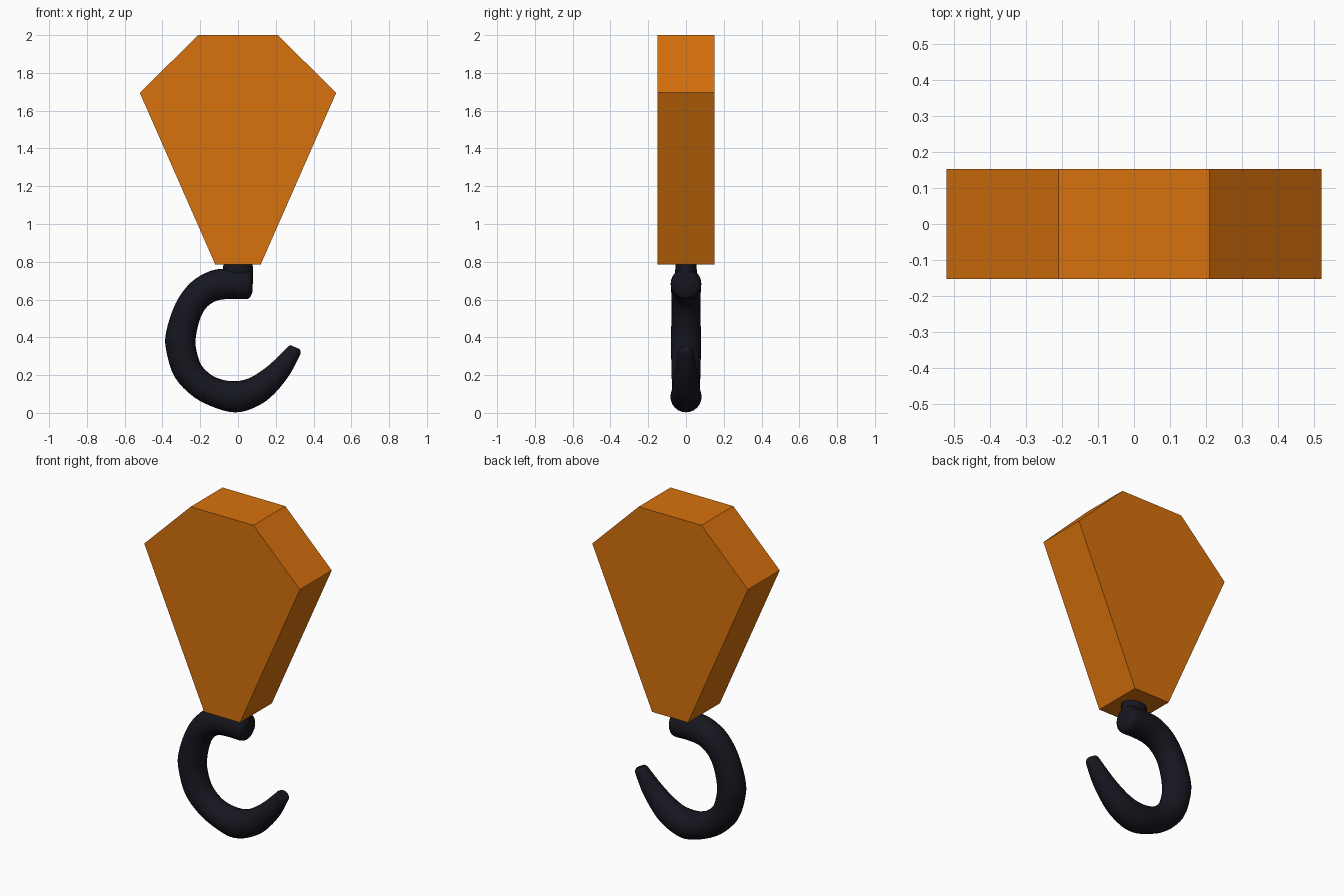
import bpy, bmesh
from math import cos, sin, pi, radians
from mathutils import Vector

if "Cube" in bpy.data.objects:
    bpy.data.objects.remove(bpy.data.objects["Cube"])


def material(name, color):
    m = bpy.data.materials.new(name)
    m.diffuse_color = (*color, 1)
    m.use_nodes = True
    m.node_tree.nodes["Principled BSDF"].inputs["Base Color"].default_value = m.diffuse_color
    return m


def finish(bm, name, mat, smooth=False):
    bmesh.ops.recalc_face_normals(bm, faces=bm.faces)
    me = bpy.data.meshes.new(name)
    bm.to_mesh(me)
    bm.free()
    me.materials.append(mat)
    ob = bpy.data.objects.new(name, me)
    bpy.context.collection.objects.link(ob)
    if smooth:
        bpy.ops.object.select_all(action='DESELECT')
        ob.select_set(True)
        bpy.context.view_layer.objects.active = ob
        bpy.ops.object.shade_smooth_by_angle(angle=radians(40))
    return ob


def loft(name, pairs, mat, sides=24, depth=1.0):
    """Tube through rings; each ring spans two points of the front outline."""
    bm = bmesh.new()
    rings = []
    for a, b in pairs:
        mid, half = (a + b) / 2, (a - b) / 2
        r = half.length * depth
        rings.append([bm.verts.new((mid.x + half.x * cos(t), r * sin(t), mid.y + half.y * cos(t)))
                      for t in (2 * pi * i / sides for i in range(sides))])
    for p, q in zip(rings, rings[1:]):
        for i in range(sides):
            j = (i + 1) % sides
            bm.faces.new((p[i], p[j], q[j], q[i]))
    bm.faces.new(rings[0])
    bm.faces.new(rings[-1])
    return finish(bm, name, mat, True)


def spline(pts, steps=4):
    """Catmull-Rom curve through the points."""
    out = []
    for i in range(len(pts) - 1):
        p0, p1, p2, p3 = (pts[max(0, min(len(pts) - 1, i + k))] for k in (-1, 0, 1, 2))
        for s in range(steps):
            t = s / steps
            out.append(0.5 * (2 * p1 + (p2 - p0) * t + (2 * p0 - 5 * p1 + 4 * p2 - p3) * t * t
                              + (3 * p1 - p0 - 3 * p2 + p3) * t ** 3))
    return out + [pts[-1]]


orange = material("orange_paint", (0.68, 0.165, 0.004))
black = material("black_steel", (0.008, 0.008, 0.014))

# Block housing: extruded hexagonal profile
half = [(0.21, 2.0), (0.52, 1.695), (0.12, 0.785)]
profile = half + [(-x, z) for x, z in reversed(half)]
bm = bmesh.new()
face = bm.faces.new([bm.verts.new((x, -0.152, z)) for x, z in profile])
ext = bmesh.ops.extrude_face_region(bm, geom=[face])
bmesh.ops.translate(bm, vec=(0, 0.304, 0),
                    verts=[v for v in ext["geom"] if isinstance(v, bmesh.types.BMVert)])
finish(bm, "block_housing", orange)

# Shank between housing and hook
shank = [(Vector((-w, z)), Vector((w, z))) for w, z in ((0.077, 0.80), (0.08, 0.74), (0.078, 0.68))]
loft("hook_shank", shank, black, depth=0.72)

# Hook: outer and inner outline points of each ring
hook = [(0.078, 0.735, 0.078, 0.645), (0.068, 0.752, 0.064, 0.613), (0.04, 0.762, 0.04, 0.602),
        (-0.06, 0.764, -0.03, 0.604), (-0.15, 0.75, -0.11, 0.595), (-0.25, 0.69, -0.165, 0.56),
        (-0.33, 0.58, -0.20, 0.50), (-0.38, 0.43, -0.222, 0.41), (-0.38, 0.33, -0.222, 0.34),
        (-0.335, 0.19, -0.195, 0.255), (-0.235, 0.085, -0.14, 0.20), (-0.12, 0.027, -0.08, 0.175),
        (-0.02, 0.003, -0.025, 0.168), (0.07, 0.021, 0.03, 0.174), (0.17, 0.08, 0.09, 0.20),
        (0.265, 0.19, 0.17, 0.258), (0.325, 0.30, 0.25, 0.335), (0.331, 0.325, 0.263, 0.349),
        (0.326, 0.338, 0.277, 0.359)]
outer = spline([Vector(p[:2]) for p in hook])
inner = spline([Vector(p[2:]) for p in hook])
loft("hook", list(zip(outer, inner)), black)
